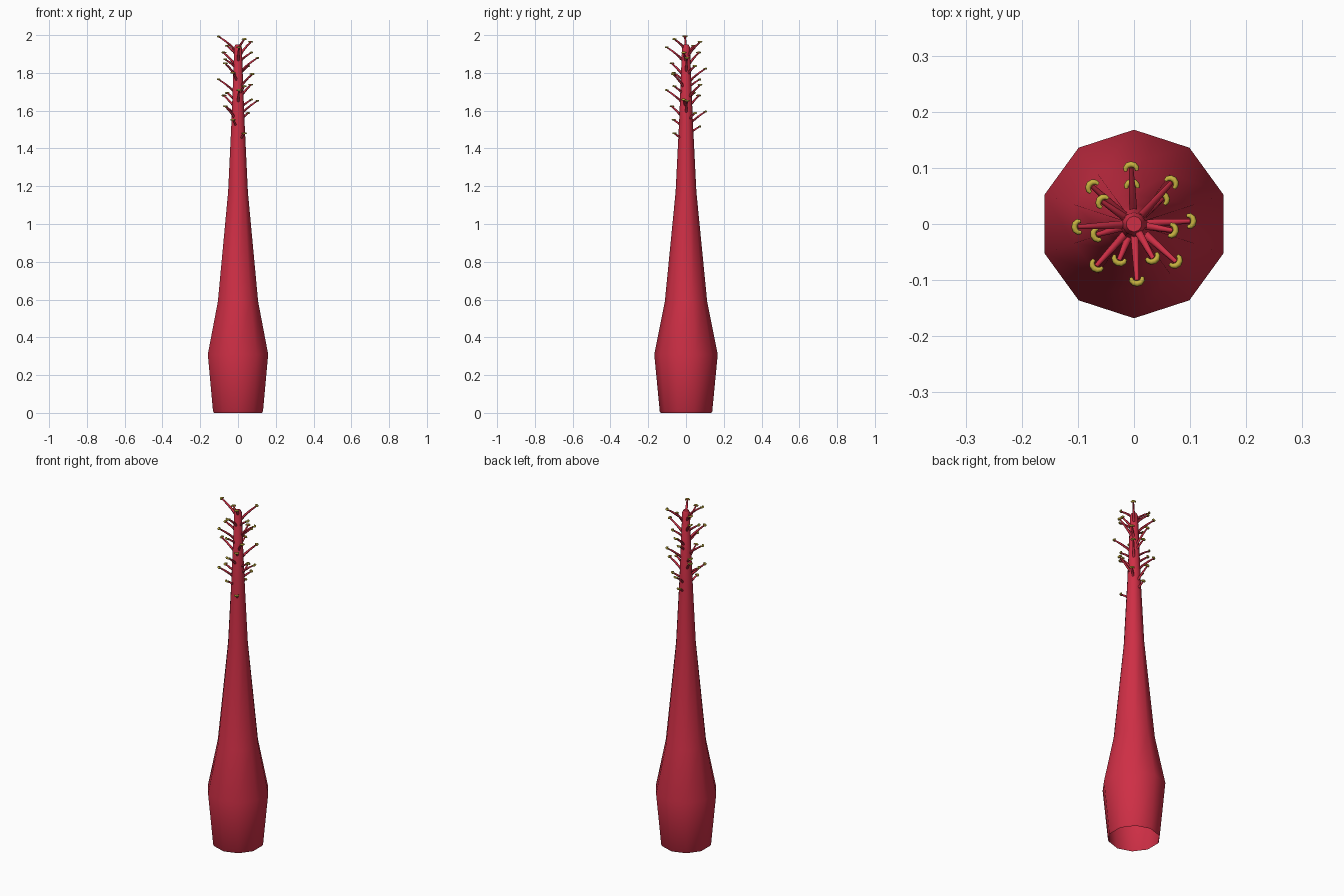
import bpy, bmesh, math
from mathutils import Vector, Matrix

if "Cube" in bpy.data.objects:
    bpy.data.objects.remove(bpy.data.objects["Cube"])


def material(name, rgb):
    m = bpy.data.materials.new(name)
    m.diffuse_color = (*rgb, 1)
    m.use_nodes = True
    m.node_tree.nodes["Principled BSDF"].inputs["Base Color"].default_value = m.diffuse_color
    return m


RED = material("crimson", (0.62, 0.028, 0.06))
YELLOW = material("pollen_yellow", (0.56, 0.44, 0.05))


def tube(bm, pts, radii, sides, up=Vector((0, 0, 1)), phase=0.0, caps=(True, True)):
    """Sweep a ring of the given radii along the points."""
    rings = []
    for i, p in enumerate(pts):
        t = (pts[min(i + 1, len(pts) - 1)] - pts[max(i - 1, 0)]).normalized()
        u = up.cross(t).normalized()
        v = t.cross(u)
        rings.append([bm.verts.new(p + radii[i] * (u * math.cos(a) + v * math.sin(a)))
                      for a in (phase + math.tau * k / sides for k in range(sides))])
    for a, b in zip(rings, rings[1:]):
        for k in range(sides):
            n = (k + 1) % sides
            bm.faces.new((a[k], a[n], b[n], b[k]))
    if caps[0]:
        bm.faces.new(rings[0][::-1])
    if caps[1]:
        bm.faces.new(rings[-1])


def finish(bm, name, mat, angle):
    me = bpy.data.meshes.new(name)
    bm.to_mesh(me)
    bm.free()
    me.materials.append(mat)
    ob = bpy.data.objects.new(name, me)
    bpy.context.collection.objects.link(ob)
    bpy.ops.object.select_all(action='DESELECT')
    ob.select_set(True)
    bpy.context.view_layer.objects.active = ob
    bpy.ops.object.shade_smooth_by_angle(angle=math.radians(angle))
    return ob


# Central column: ten-sided, open at the base
profile = [(0.0, 0.134), (0.008, 0.139), (0.31, 0.168), (0.59, 0.112),
           (1.17, 0.055), (1.55, 0.036), (1.935, 0.021), (1.95, 0.014)]
bm = bmesh.new()
tube(bm, [Vector((0, 0, z)) for z, r in profile], [r for z, r in profile], 10,
     up=Vector((1, 0, 0)), phase=0.0, caps=(False, True))
finish(bm, "column", RED, 60)

# Two spirals of stamens: (angle in degrees, tip height, reach, rise)
stamens = [(183 - 135 * i, 1.992 - 0.0284 * i, 0.102, 0.075) for i in range(15)]
stamens += [(299 - 154.3 * i, 1.978 - 0.0356 * i, 0.071, 0.048) for i in range(15)]

filaments, anthers = bmesh.new(), bmesh.new()
for angle, tip, reach, rise in stamens:
    turn = Matrix.Translation((0, 0, tip)) @ Matrix.Rotation(math.radians(angle), 4, 'Z')
    # Filament: leaves the column steeply and flattens outward
    path = [(0.012, -1.0), (0.38 * reach, -0.62), (0.7 * reach, -0.27), (reach, 0.0)]
    tube(filaments, [turn @ Vector((x, 0, h * rise)) for x, h in path],
         [0.0075, 0.0065, 0.0055, 0.004], 6)
    # Anther: small crescent with its ends pointing back to the column
    arc = [math.radians(d) for d in (-105, -70, -35, 0, 35, 70, 105)]
    pts = [turn @ Vector((reach - 0.005 + 0.0095 * math.cos(a), 0.0105 * math.sin(a), 0.001))
           for a in arc]
    tube(anthers, pts, [0.003, 0.0045, 0.0052, 0.0055, 0.0052, 0.0045, 0.003], 6)

finish(filaments, "filaments", RED, 60)
finish(anthers, "anthers", YELLOW, 70)
